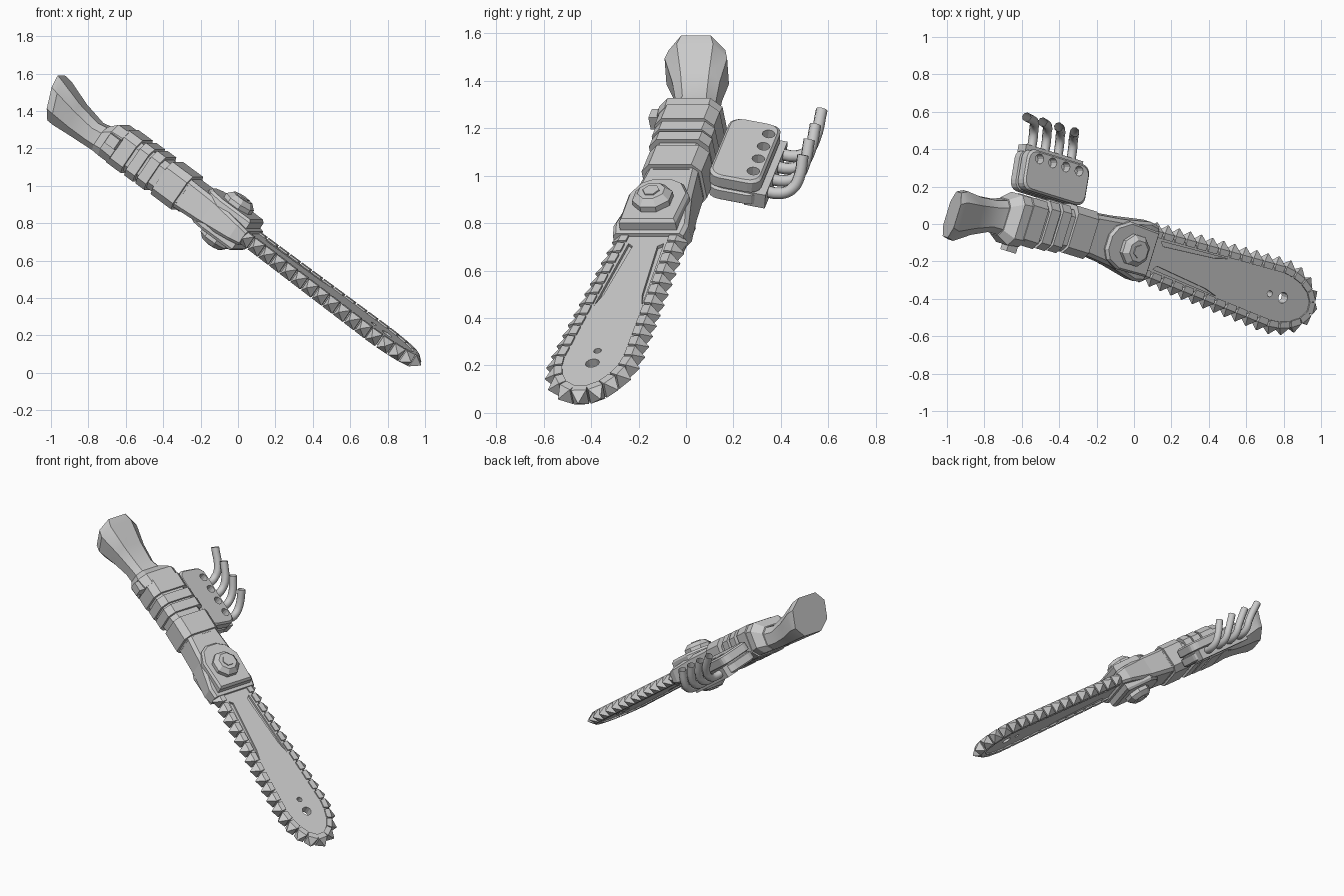
import bpy, bmesh, math
from mathutils import Matrix, Vector

if "Cube" in bpy.data.objects:
    bpy.data.objects.remove(bpy.data.objects["Cube"])

# One flat grey for the whole weapon
GREY = (0.6, 0.6, 0.6, 1)
steel = bpy.data.materials.new("steel_grey")
steel.use_nodes = True
steel.diffuse_color = GREY
steel.node_tree.nodes["Principled BSDF"].inputs["Base Color"].default_value = GREY

# Weapon frame: u along the length to the tip, w across the flat, n out of the flat
U = Vector((0.78, -0.24, -0.58)).normalized()
W = Vector((0.24, 0.78, 0)).normalized()
N = U.cross(W)


def frame(origin, a, b, c):
    m = Matrix((a, b, c)).transposed().to_4x4()
    m.translation = origin
    return m


BODY = frame((0.07, -0.15, 0.72), U, W, N)
TILT = Matrix.Rotation(math.radians(-13), 3, U)
ENGINE = frame((-0.41, 0.25, 1.11), U, TILT @ W, TILT @ N)


def finish(name, bm, m=BODY, smooth=None):
    bmesh.ops.recalc_face_normals(bm, faces=bm.faces)
    me = bpy.data.meshes.new(name)
    bm.to_mesh(me)
    bm.free()
    ob = bpy.data.objects.new(name, me)
    bpy.context.collection.objects.link(ob)
    ob.matrix_world = m
    me.materials.append(steel)
    if smooth:
        bpy.ops.object.select_all(action="DESELECT")
        ob.select_set(True)
        bpy.context.view_layer.objects.active = ob
        bpy.ops.object.shade_smooth_by_angle(angle=math.radians(smooth))
    return ob


def loft_into(bm, rings):
    rows = [[bm.verts.new(p) for p in r] for r in rings]
    k = len(rows[0])
    for a, b in zip(rows, rows[1:]):
        for i in range(k):
            j = (i + 1) % k
            bm.faces.new((a[i], a[j], b[j], b[i]))
    bm.faces.new(rows[0])
    bm.faces.new(rows[-1])


def loft(name, rings, m=BODY, smooth=None):
    bm = bmesh.new()
    loft_into(bm, rings)
    return finish(name, bm, m, smooth)


def section(u, cw, cn, hw, hn, cut, slant=0):
    """Chamfered rectangle across the length."""
    a, b = hw - cut, hn - cut
    pts = [(a, hn), (hw, b), (hw, -b), (a, -hn), (-a, -hn), (-hw, -b), (-hw, b), (-a, hn)]
    return [(u + slant * n, cw + w, cn + n) for w, n in pts]


def disc(u, w, r, n, sides):
    return [(u + r * math.cos(math.tau * (i + .5) / sides),
             w + r * math.sin(math.tau * (i + .5) / sides), n) for i in range(sides)]


def rounded(hu, hw, r, n, steps=4):
    pts = []
    for q, (su, sw) in enumerate([(1, 1), (-1, 1), (-1, -1), (1, -1)]):
        for s in range(steps + 1):
            t = math.pi / 2 * (q + s / steps)
            pts.append((su * (hu - r) + r * math.cos(t), sw * (hw - r) + r * math.sin(t), n))
    return pts


def carve(ob, cutters):
    for c in cutters:
        mod = ob.modifiers.new("cut", "BOOLEAN")
        mod.operation, mod.object, mod.solver = "DIFFERENCE", c, "EXACT"
    dg = bpy.context.evaluated_depsgraph_get()
    me = bpy.data.meshes.new_from_object(ob.evaluated_get(dg))
    ob.modifiers.clear()
    ob.data = me
    for c in cutters:
        bpy.data.objects.remove(c)


# Blade outline, inset by d from the outer face of the chain
def outline(d, steps=14):
    hw = 0.17 - d
    arc = [(0.87 + (0.265 - d) * math.cos(t), hw * math.sin(t))
           for t in (math.pi * (0.5 - i / steps) for i in range(steps + 1))]
    pts = [(-0.03, 0.128 - d)] + arc + [(-0.03, d - 0.128)]
    return [Vector((u, w - 0.025 * u, 0)) for u, w in pts]


bar = outline(0.025)
blade = loft("blade_bar", [[(p.x, p.y, n) for p in bar] for n in (-0.028, 0.028)])
cuts = [loft("hole_cutter", [disc(u, w, r, n, 12) for n in (-0.1, 0.1)])
        for u, w, r in ((0.92, -0.02, 0.03), (0.83, -0.02, 0.017))]
for side in (1, -1):
    for face in (1, -1):
        groove = [(0.07, 0.055), (0.05, 0.078), (0.5, 0.105), (0.42, 0.085)]
        cuts.append(loft("groove_cutter", [[(u, side * w - 0.025 * u, face * n)
                         for u, w in groove] for n in (0.014, 0.1)]))
carve(blade, cuts)

# Chain: evenly spaced links, each with a pyramid tooth
path = outline(0.0, 40)
lengths = [(b - a).length for a, b in zip(path, path[1:])]
LINKS = 33
step = sum(lengths) / LINKS
bm = bmesh.new()
for k in range(LINKS):
    s, i = (k + 0.5) * step, 0
    while s > lengths[i]:
        s -= lengths[i]
        i += 1
    along = (path[i + 1] - path[i]).normalized()
    out = Vector((-along.y, along.x, 0))
    c = path[i] + along * s
    h = step * 0.44

    def square(d, hl, hn):
        return [c + out * d + along * x * hl + Vector((0, 0, y * hn))
                for x, y in ((1, 1), (1, -1), (-1, -1), (-1, 1))]
    loft_into(bm, [square(-0.04, h * 0.85, 0.037), square(-0.006, h, 0.037),
                   square(0, h * 0.85, 0.032), square(0.038, 0.002, 0.002)])
finish("chain", bm)

# Guard wedge that grips the blade
loft("guard", [section(-0.46, 0, -0.012, 0.11, 0.09, 0.02),
               section(-0.25, 0, -0.005, 0.13, 0.08, 0.02),
               section(-0.06, -0.005, 0, 0.165, 0.055, 0.015),
               section(0.0, -0.005, 0, 0.155, 0.045, 0.015)])

# Pivot plate and bolt on each face
plate = [(-0.02, 0.12), (-0.22, 0.13), (-0.3, 0.085), (-0.33, 0.03),
         (-0.33, -0.05), (-0.3, -0.1), (-0.22, -0.135), (-0.02, -0.13)]
for side, tag in ((1, "upper"), (-1, "lower")):
    loft(tag + "_pivot_plate", [[(-0.17 + (u + 0.17) * s, w * s, side * n) for u, w in plate]
                                for n, s in ((0.03, 1), (0.085, 1), (0.1, 0.92))])
    loft(tag + "_bolt", [disc(-0.16, -0.01, r, side * n, 8)
                         for n, r in ((0.08, 0.088), (0.125, 0.088), (0.152, 0.06))])
    loft(tag + "_bolt_head", [disc(-0.16, -0.01, r, side * n, 6)
                              for n, r in ((0.14, 0.038), (0.158, 0.036))])

# Ribbed grip body
loft("body_core", [section(-0.86, -0.04, -0.01, 0.115, 0.09, 0.035),
                   section(-0.42, 0, -0.012, 0.115, 0.09, 0.035)])
for i, (u, length) in enumerate(((-0.815, 0.1), (-0.715, 0.06), (-0.64, 0.06), (-0.5, 0.14))):
    cw, h = 0.09 * (u + 0.45), length / 2
    loft("body_band_%d" % (i + 1), [section(u - h, cw, -0.01, 0.132, 0.106, 0.038),
                                    section(u + h, cw, -0.01, 0.132, 0.106, 0.038)])

# Collar with side knob
loft("collar", [section(-0.97, -0.05, -0.035, 0.1, 0.075, 0.035),
                section(-0.92, -0.045, -0.01, 0.14, 0.1, 0.045),
                section(-0.85, -0.04, -0.01, 0.135, 0.1, 0.04)])
loft("side_knob", [[(-0.88 + a, w, 0.01 + b) for a, b in
                    ((.032, .03), (.032, -.03), (-.032, -.03), (-.032, .03))] for w in (-0.12, -0.215)])

# Flared handle with slanted end
loft("handle", [section(-0.93, -0.045, -0.035, 0.1, 0.075, 0.035),
                section(-1.03, -0.06, -0.045, 0.088, 0.07, 0.035),
                section(-1.14, -0.085, -0.03, 0.105, 0.085, 0.042, -0.2),
                section(-1.25, -0.11, -0.005, 0.138, 0.11, 0.058, -0.4),
                section(-1.295, -0.115, 0.0, 0.125, 0.115, 0.06, -0.4)], smooth=35)

# Engine block in two layers, with four ports
block = loft("engine_block", [rounded(hu, hw, 0.05, n) for n, hu, hw in
             ((-0.13, 0.2, 0.1), (-0.12, 0.212, 0.112), (-0.075, 0.212, 0.112), (-0.07, 0.2, 0.1),
              (-0.062, 0.2, 0.1), (-0.057, 0.212, 0.112), (-0.01, 0.212, 0.112), (0, 0.202, 0.102))], ENGINE)
carve(block, [loft("port_cutter", [disc(0.135 - 0.09 * i, 0.068, 0.027, n, 12) for n in (-0.05, 0.05)], ENGINE)
              for i in range(4)])
loft("manifold_rail", [[(u, 0.09 + a, -0.1 + b) for a, b in
                        ((.05, .035), (.05, -.035), (-.04, -.035), (-.04, .035))] for u in (-0.19, 0.2)], ENGINE)

# Swept exhaust pipes
for i in range(4):
    u = 0.135 - 0.09 * i
    end = 0.027 - 0.11 * i
    pts = [(u, 0.1, -0.09), (u, 0.19, -0.09), (u - 0.02, 0.235, -0.07),
           (u - 0.05, 0.255, -0.03), (end, 0.255, 0.05)]
    cu = bpy.data.curves.new("exhaust_pipe_%d" % (i + 1), "CURVE")
    cu.dimensions = "3D"
    cu.bevel_depth, cu.bevel_resolution = 0.025, 2
    cu.resolution_u = 4
    sp = cu.splines.new("BEZIER")
    sp.bezier_points.add(len(pts) - 1)
    for bp, p in zip(sp.bezier_points, pts):
        bp.co = p
        bp.handle_left_type = bp.handle_right_type = "AUTO"
    cu.materials.append(steel)
    ob = bpy.data.objects.new(cu.name, cu)
    bpy.context.collection.objects.link(ob)
    ob.matrix_world = ENGINE
